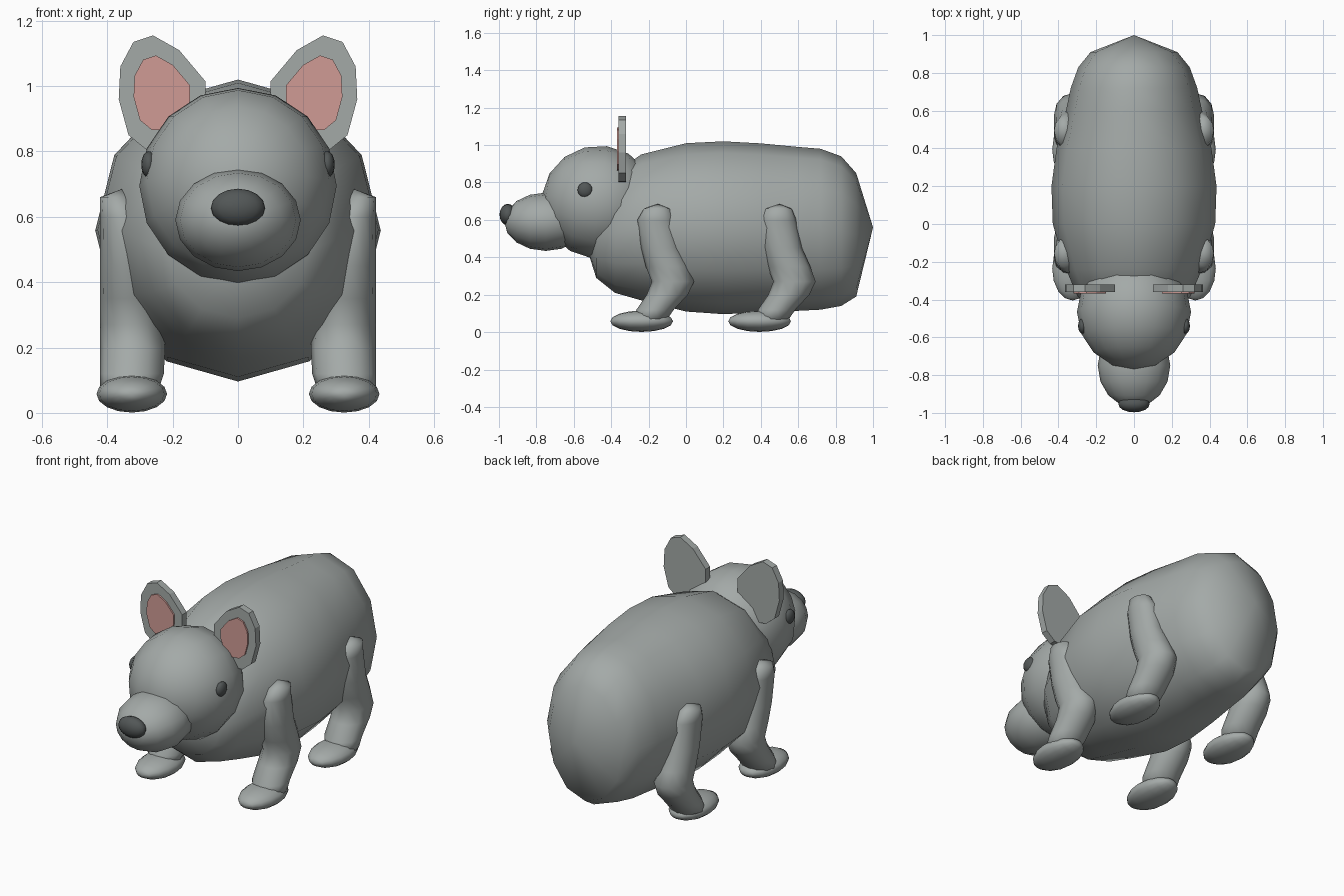
import bpy
import bmesh
from math import sin, cos, pi, radians
from mathutils import Matrix, Vector

cube = bpy.data.objects.get("Cube")
if cube:
    bpy.data.objects.remove(cube, do_unlink=True)


def material(name, r, g, b):
    m = bpy.data.materials.new(name)
    m.use_nodes = True
    m.diffuse_color = (r, g, b, 1)
    node = next(n for n in m.node_tree.nodes if n.type == "BSDF_PRINCIPLED")
    node.inputs["Base Color"].default_value = (r, g, b, 1)
    return m


GREY = material("grey fur", 0.37, 0.40, 0.39)
PINK = material("ear pink", 0.63, 0.33, 0.30)
DARK = material("dark grey", 0.085, 0.095, 0.095)


def finish(bm, name, mat, smooth=True):
    bmesh.ops.recalc_face_normals(bm, faces=bm.faces)
    mesh = bpy.data.meshes.new(name)
    bm.to_mesh(mesh)
    bm.free()
    mesh.materials.append(mat)
    if smooth:
        mesh.shade_smooth()
    obj = bpy.data.objects.new(name, mesh)
    bpy.context.scene.collection.objects.link(obj)
    return obj


def ellipsoid(name, mat, centre, radii, segments=16, rings=8, tilt=90):
    """Rounded part whose poles point along y, turned further by tilt."""
    bm = bmesh.new()
    bmesh.ops.create_uvsphere(bm, u_segments=segments, v_segments=rings, radius=1)
    matrix = (Matrix.Translation(centre) @ Matrix.Diagonal((*radii, 1))
              @ Matrix.Rotation(radians(tilt), 4, "X"))
    bmesh.ops.transform(bm, matrix=matrix, verts=bm.verts)
    return finish(bm, name, mat)


def loft(name, mat, start, rings, end, u, v, sides=12):
    """Skin elliptical rings (centre, ru, rv) between two end points."""
    bm = bmesh.new()
    u, v = Vector(u), Vector(v)
    loops = []
    for centre, ru, rv in rings:
        angles = [2 * pi * i / sides for i in range(sides)]
        loops.append([bm.verts.new(Vector(centre) + u * ru * cos(a) + v * rv * sin(a))
                      for a in angles])
    first, last = bm.verts.new(start), bm.verts.new(end)
    for i in range(sides):
        j = (i + 1) % sides
        bm.faces.new((first, loops[0][i], loops[0][j]))
        bm.faces.new((last, loops[-1][i], loops[-1][j]))
        for a, b in zip(loops, loops[1:]):
            bm.faces.new((a[i], a[j], b[j], b[i]))
    return finish(bm, name, mat)


def plate(name, mat, outline, y_front, y_back):
    """Flat outline in x and z, given thickness along y."""
    bm = bmesh.new()
    front = bm.faces.new([bm.verts.new((x, y_front, z)) for x, z in outline])
    made = bmesh.ops.extrude_face_region(bm, geom=[front], use_keep_orig=True)["geom"]
    moved = [g for g in made if isinstance(g, bmesh.types.BMVert)]
    bmesh.ops.translate(bm, verts=moved, vec=(0, y_back - y_front, 0))
    return finish(bm, name, mat, smooth=False)


# Body: y, centre height, half width, half height
body = [(-0.48, 0.50, 0.22, 0.21), (-0.38, 0.53, 0.30, 0.32), (-0.24, 0.56, 0.36, 0.39),
        (0, 0.56, 0.43, 0.45), (0.2, 0.558, 0.437, 0.462), (0.4, 0.557, 0.41, 0.452),
        (0.6, 0.552, 0.36, 0.438), (0.72, 0.55, 0.335, 0.43), (0.83, 0.54, 0.295, 0.40),
        (0.91, 0.52, 0.23, 0.33)]
loft("body", GREY, (0, -0.54, 0.48), [((0, y, z), rx, rz) for y, z, rx, rz in body],
     (0, 1, 0.56), (1, 0, 0), (0, 0, 1))

# Head, snout and nose
ellipsoid("head", GREY, (0, -0.465, 0.695), (0.302, 0.307, 0.302), tilt=82)
ellipsoid("snout", GREY, (0, -0.75, 0.59), (0.192, 0.222, 0.156))
ellipsoid("nose", DARK, (0, -0.953, 0.628), (0.083, 0.044, 0.058))

# Ear outline and leg profile (height, centre y, half width, half depth)
ear = [(0.26, 1.155), (0.32, 1.135), (0.36, 1.06), (0.365, 0.96), (0.335, 0.85), (0.28, 0.805),
       (0.2, 0.8), (0.13, 0.86), (0.1, 0.94), (0.1, 1.015), (0.18, 1.11)]
ear_x, ear_z = 0.235, 0.98
leg = [(0.66, -0.155, 0.05, 0.07), (0.6, -0.16, 0.075, 0.1), (0.45, -0.135, 0.085, 0.105),
       (0.35, -0.1, 0.092, 0.115), (0.27, -0.07, 0.098, 0.113), (0.2, -0.1, 0.1, 0.11),
       (0.12, -0.165, 0.098, 0.1), (0.07, -0.19, 0.09, 0.09)]

for side, s in (("left", 1), ("right", -1)):
    ellipsoid(side + "_eye", DARK, (s * 0.273, -0.54, 0.76), (0.023, 0.04, 0.041))
    plate(side + "_ear", GREY, [(s * x, z) for x, z in ear], -0.36, -0.32)
    inner = [(s * (ear_x + 0.65 * (x - ear_x)), ear_z + 0.65 * (z - ear_z)) for x, z in ear]
    plate(side + "_inner_ear", PINK, inner, -0.369, -0.36)

    # Legs and feet
    for place, dy in (("front", 0), ("hind", 0.65)):
        rings = [((s * (0.423 - rx), y + dy, z), rx, ry) for z, y, rx, ry in leg]
        loft(f"{side}_{place}_leg", GREY, (s * 0.355, dy - 0.15, 0.685), rings,
             (s * 0.33, dy - 0.2, 0.05), (1, 0, 0), (0, 1, 0))
        ellipsoid(f"{side}_{place}_foot", GREY, (s * 0.325, dy * 0.97 - 0.237, 0.058),
                  (0.108, 0.168, 0.057))
